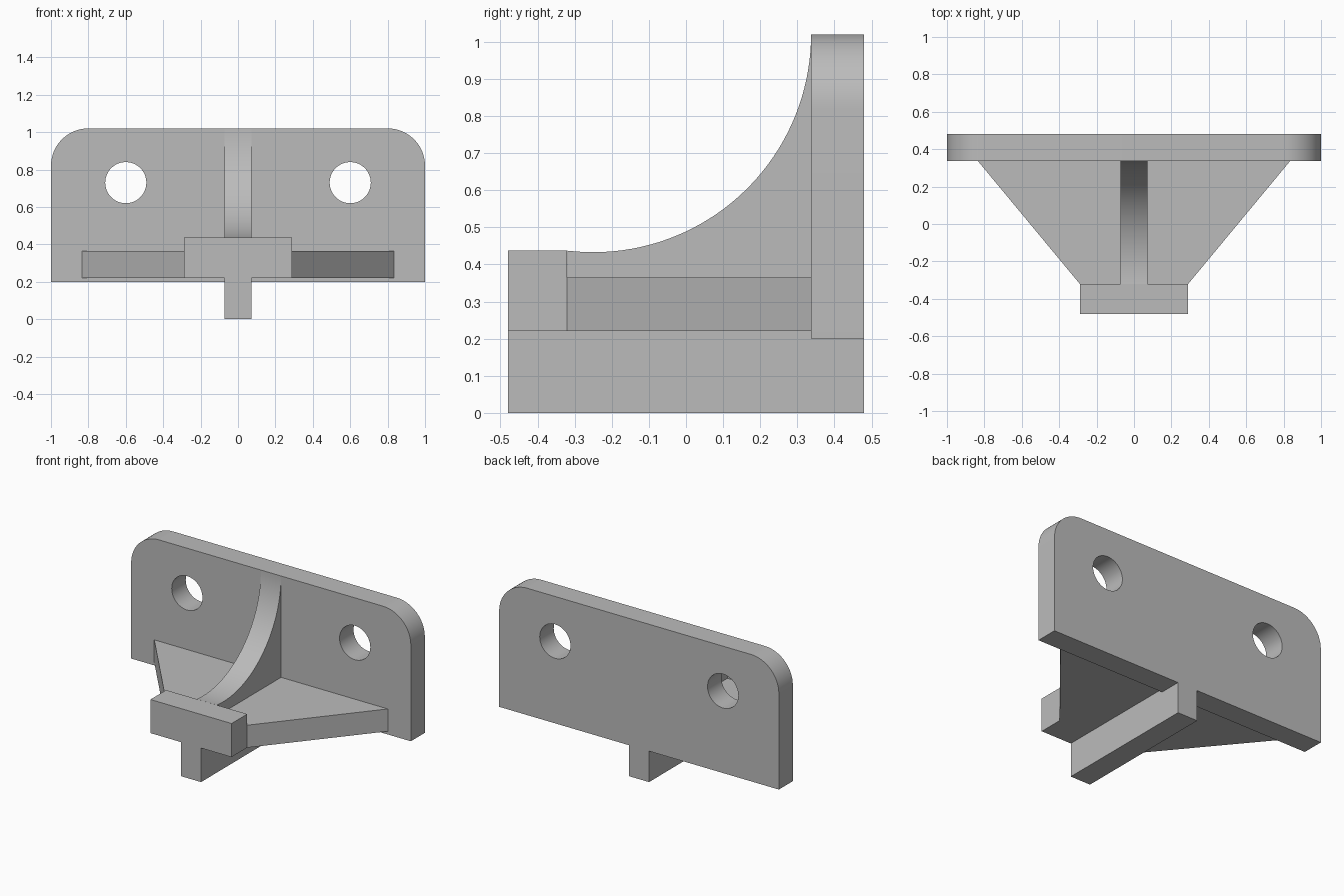
import bpy
import bmesh
from math import sin, cos, pi, radians
from mathutils import Vector

cube = bpy.data.objects.get("Cube")
if cube:
    bpy.data.objects.remove(cube, do_unlink=True)

grey = bpy.data.materials.new("light grey")
grey.use_nodes = True
COLOUR = (0.5, 0.5, 0.5, 1)
grey.diffuse_color = COLOUR
grey.node_tree.nodes["Principled BSDF"].inputs["Base Color"].default_value = COLOUR


def arc(cx, cy, r, start, end, steps):
    """Points along a circular arc, angles in degrees."""
    angles = [radians(start + (end - start) * i / steps) for i in range(steps + 1)]
    return [(cx + r * cos(a), cy + r * sin(a)) for a in angles]


def prism(name, outline, place, depth):
    """Extrude an outline; place maps its 2D points into space."""
    bm = bmesh.new()
    face = bm.faces.new([bm.verts.new(place(u, v)) for u, v in outline])
    grown = bmesh.ops.extrude_face_region(bm, geom=[face])["geom"]
    verts = [g for g in grown if isinstance(g, bmesh.types.BMVert)]
    bmesh.ops.translate(bm, verts=verts, vec=Vector(depth))
    bmesh.ops.recalc_face_normals(bm, faces=bm.faces)
    mesh = bpy.data.meshes.new(name)
    bm.to_mesh(mesh)
    bm.free()
    mesh.materials.append(grey)
    obj = bpy.data.objects.new(name, mesh)
    bpy.context.collection.objects.link(obj)
    return obj


def activate(obj):
    bpy.ops.object.select_all(action='DESELECT')
    obj.select_set(True)
    bpy.context.view_layer.objects.active = obj


def smooth(obj):
    activate(obj)
    bpy.ops.object.shade_smooth_by_angle(angle=radians(30))


FRONT, PLATE, BACK = -0.48, 0.337, 0.48
NOSE = -0.32          # back face of the front block
UNDER = 0.22          # underside of block and web
TOP = 1.02
HALF_RIB = 0.072

# Mounting plate with rounded upper corners
outline = [(-1, 0.2), (1, 0.2)]
outline += arc(0.8, TOP - 0.2, 0.2, 0, 90, 16)
outline += arc(-0.8, TOP - 0.2, 0.2, 90, 180, 16)
plate = prism("mounting_plate", outline, lambda u, v: (u, PLATE, v), (0, BACK - PLATE, 0))

# Two bolt holes through the plate
for side in (-1, 1):
    circle = arc(side * 0.6, 0.73, 0.11, 0, 360, 48)[:-1]
    cutter = prism("hole_cutter", circle, lambda u, v: (u, PLATE - 0.1, v), (0, 0.4, 0))
    cutter.hide_render = True
    activate(plate)
    cut = plate.modifiers.new("bolt_hole", 'BOOLEAN')
    cut.operation = 'DIFFERENCE'
    cut.solver = 'EXACT'
    cut.object = cutter
    bpy.ops.object.modifier_apply(modifier=cut.name)
    bpy.data.objects.remove(cutter, do_unlink=True)
smooth(plate)

# Central rib with concave upper edge, and the key running beneath everything
radius = 0.587
profile = [(FRONT, 0), (BACK, 0), (BACK, 0.2), (PLATE, 0.2)]
profile += arc(PLATE - radius, TOP, radius, 0, -96.8, 40)
profile += [(NOSE, UNDER), (FRONT, UNDER)]
rib = prism("rib_and_key", profile, lambda u, v: (-HALF_RIB, u, v), (2 * HALF_RIB, 0, 0))
smooth(rib)

# Tapered web between front block and plate
web = [(-0.29, NOSE), (0.29, NOSE), (0.835, PLATE), (-0.835, PLATE)]
prism("tapered_web", web, lambda u, v: (u, v, UNDER), (0, 0, 0.145))

# Front block
block = [(-0.29, FRONT), (0.29, FRONT), (0.29, NOSE), (-0.29, NOSE)]
prism("front_block", block, lambda u, v: (u, v, UNDER), (0, 0, 0.217))
